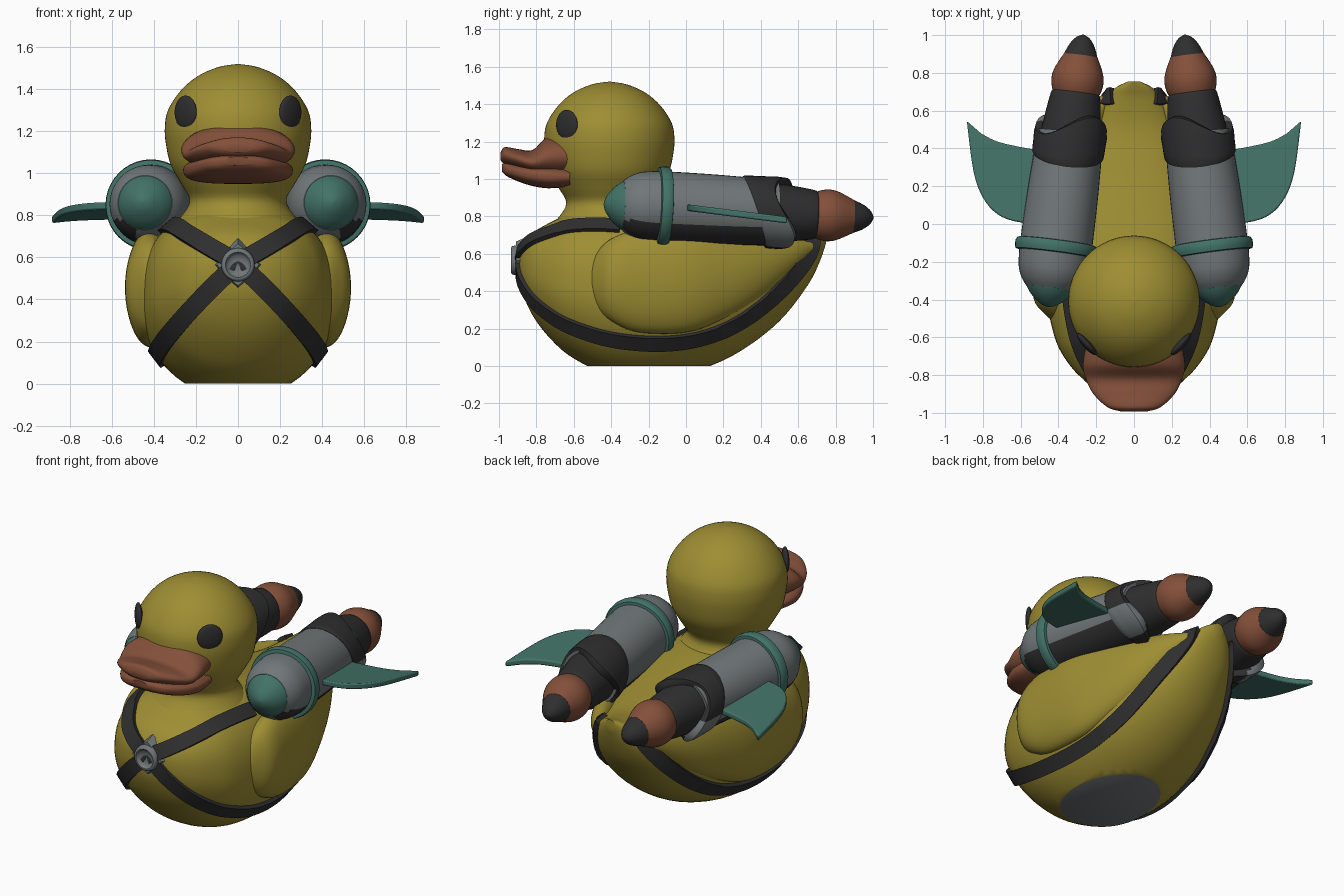
import bpy, bmesh, math
from mathutils import Matrix, Vector
from mathutils.bvhtree import BVHTree

if "Cube" in bpy.data.objects:
    bpy.data.objects.remove(bpy.data.objects["Cube"], do_unlink=True)


def material(name, rgb):
    m = bpy.data.materials.new(name)
    m.use_nodes = True
    m.diffuse_color = (*rgb, 1)
    bsdf = m.node_tree.nodes["Principled BSDF"]
    bsdf.inputs["Base Color"].default_value = (*rgb, 1)
    bsdf.inputs["Roughness"].default_value = 0.7
    return m


yellow = material("yellow", (0.34, 0.27, 0.033))
brown = material("orange brown", (0.23, 0.08, 0.042))
teal = material("teal", (0.055, 0.17, 0.135))
grey = material("grey", (0.165, 0.185, 0.19))
black = material("black", (0.028, 0.028, 0.028))


def finish(name, bm, mats, matrix=None, mirror=False):
    """Turn a bmesh into a smooth shaded object."""
    bmesh.ops.recalc_face_normals(bm, faces=bm.faces)
    if matrix:
        bm.transform(matrix)
    me = bpy.data.meshes.new(name)
    bm.to_mesh(me)
    bm.free()
    ob = bpy.data.objects.new(name, me)
    bpy.context.collection.objects.link(ob)
    for m in mats:
        me.materials.append(m)
    if mirror:
        ob.modifiers.new("Mirror", 'MIRROR')
    bpy.ops.object.select_all(action='DESELECT')
    ob.select_set(True)
    bpy.context.view_layer.objects.active = ob
    bpy.ops.object.shade_smooth_by_angle(angle=math.radians(40))
    return ob


def spline(points, steps):
    """Catmull-Rom samples through a list of tuples."""
    pts = [Vector(p) for p in points]
    out = []
    for i in range(len(pts) - 1):
        a, b, c, d = pts[max(i - 1, 0)], pts[i], pts[i + 1], pts[min(i + 2, len(pts) - 1)]
        for k in range(steps):
            t = k / steps
            out.append(b + (c - a) * (t / 2) + (a * 2 - b * 5 + c * 4 - d) * (t * t / 2)
                       + (b * 3 - a - c * 3 + d) * (t ** 3 / 2))
    return out + [pts[-1]]


def loft(stations, steps=5, sides=48, top=2, bottom=2):
    """Skin sections (y, z low, z high, half width, x centre) along y."""
    bm = bmesh.new()
    rings = []
    for y, lo, hi, rx, cx in spline(stations, steps):
        ring = []
        for i in range(sides):
            a = 2 * math.pi * i / sides
            c, s = math.cos(a), math.sin(a)
            e = 2 / (top if s > 0 else bottom)
            x = math.copysign(abs(c) ** e, c) * rx
            z = math.copysign(abs(s) ** e, s) * (hi - lo) / 2
            ring.append(bm.verts.new((cx + x, y, (lo + hi) / 2 + z)))
        rings.append(ring)
    for p, q in zip(rings, rings[1:]):
        for i in range(sides):
            j = (i + 1) % sides
            bm.faces.new((p[i], p[j], q[j], q[i]))
    bm.faces.new(rings[0])
    bm.faces.new(rings[-1])
    return bm


def centred(rows):
    return [(*r, 0) for r in rows]


def revolve(profile, steps=4, sides=40):
    return loft([(t, -r, r, r, 0) for t, r in profile], steps, sides)


# Body, cut flat underneath with a grey base disc
bm = loft(centred([
    (-0.895, .53, .57, .03), (-0.88, .41, .63, .15), (-0.82, .27, .71, .27),
    (-0.72, .14, .77, .36), (-0.6, .04, .82, .42), (-0.4, -.05, .84, .46),
    (-0.15, -.07, .82, .46), (0.1, -.01, .77, .43), (0.3, .085, .73, .365),
    (0.5, .24, .70, .27), (0.65, .43, .715, .17), (0.72, .57, .735, .10),
    (0.755, .68, .745, .03)]), sides=64, top=2.5)
cut = bmesh.ops.bisect_plane(bm, geom=bm.verts[:] + bm.edges[:] + bm.faces[:],
                             plane_co=(0, 0, 0), plane_no=(0, 0, -1), clear_outer=True)
rim = [g for g in cut["geom_cut"] if isinstance(g, bmesh.types.BMEdge)]
for f in bmesh.ops.edgeloop_fill(bm, edges=rim)["faces"]:
    f.material_index = 1
surface = BVHTree.FromBMesh(bm)
finish("body", bm, [yellow, grey])

# Folded wings on the flanks
bm = loft([
    (-0.52, .42, .50, .02, .40), (-0.48, .32, .60, .06, .41), (-0.4, .24, .68, .11, .42),
    (-0.25, .18, .73, .115, .42), (0, .18, .74, .115, .40), (0.2, .25, .72, .10, .355),
    (0.4, .36, .70, .09, .28), (0.58, .51, .68, .06, .20), (0.68, .61, .66, .02, .15)])
finish("wing", bm, [yellow], mirror=True)

# Neck and head
head_axis = Matrix.Translation((0, -0.41, 0)) @ Matrix.Rotation(math.pi / 2, 4, 'X')
bm = revolve([(.70, .36), (.79, .275), (.87, .23), (.95, .27), (1.04, .32), (1.14, .343),
              (1.22, .348), (1.30, .333), (1.39, .275), (1.46, .195), (1.505, .095),
              (1.52, .004)], sides=64)
finish("head", bm, [yellow], head_axis)

# Bill
bm = loft(centred([
    (-0.992, 1.10, 1.14, .07), (-0.97, 1.08, 1.17, .14), (-0.9, 1.05, 1.16, .215),
    (-0.82, 1.02, 1.155, .255), (-0.74, 1.0, 1.225, .27), (-0.62, 1.0, 1.24, .25)]))
finish("upper_bill", bm, [brown])
bm = loft(centred([
    (-0.985, 1.04, 1.08, .06), (-0.95, 1.01, 1.09, .15), (-0.85, .97, 1.09, .225),
    (-0.74, .95, 1.09, .26), (-0.62, .96, 1.07, .25)]), bottom=3)
finish("lower_bill", bm, [brown])

# Eyes
bm = bmesh.new()
bmesh.ops.create_uvsphere(bm, u_segments=32, v_segments=16, radius=1)
eye = (Matrix.Translation((.249, -.637, 1.29)) @ Matrix.Rotation(math.radians(48), 4, 'Z')
       @ Matrix.Diagonal((.075, .022, .08, 1)))
finish("eye", bm, [black], eye, True)


# Harness straps laid on the body surface
def strap(name, path, half=.045):
    pts = [surface.find_nearest(p)[:2] for p in spline(path, 8)]
    bm = bmesh.new()
    rows = []
    for i, (co, n) in enumerate(pts):
        along = pts[min(i + 1, len(pts) - 1)][0] - pts[max(i - 1, 0)][0]
        side = along.cross(n).normalized() * half
        rows.append([bm.verts.new(co + side * w + n * h) for w, h in
                     ((-1, -.02), (-.95, .012), (0, .016), (.95, .012), (1, -.02))])
    for p, q in zip(rows, rows[1:]):
        for i in range(5):
            j = (i + 1) % 5
            bm.faces.new((p[i], p[j], q[j], q[i]))
    bm.faces.new(rows[0])
    bm.faces.new(rows[-1])
    finish(name, bm, [black], mirror=True)


strap("lower_strap", [
    (0, -.9, .57), (.12, -.87, .46), (.24, -.77, .33), (.33, -.6, .22), (.38, -.35, .14),
    (.38, -.1, .12), (.36, .1, .15), (.32, .3, .24), (.25, .5, .41), (.17, .64, .58),
    (.12, .68, .70)])
strap("upper_strap", [
    (0, -.9, .57), (.12, -.87, .64), (.22, -.78, .70), (.31, -.6, .76), (.36, -.35, .77)])

# Chest buckle: pointed plate with a round hollow stud
bm = bmesh.new()
corners = []
for i in range(8):
    a = math.pi * i / 4
    r = .095 if i % 2 else .125
    corners.append(bm.verts.new((r * math.cos(a), -.85, .565 + r * math.sin(a))))
face = bm.faces.new(corners)
top = bmesh.ops.extrude_face_region(bm, geom=[face])["geom"]
for v in [g for g in top if isinstance(g, bmesh.types.BMVert)]:
    v.co = (v.co.x * .8, -.91, .565 + (v.co.z - .565) * .8)
finish("buckle_plate", bm, [grey])
bm = revolve([(0, .08), (-.025, .075), (-.03, .06), (-.012, .045), (-.008, .004)], 2)
finish("buckle_stud", bm, [grey], Matrix.Translation((0, -.905, .565)))

# Rockets, each part turned about one tilted axis
direction = Vector((-.13, 1, -.05)).normalized()
rocket = (Matrix.Translation((.455, -.44, .865))
          @ Vector((0, 1, 0)).rotation_difference(direction).to_matrix().to_4x4())


def rocket_part(name, profile, mats, rule=None, steps=4, warp=None):
    bm = revolve(profile, steps)
    for v in bm.verts:
        if warp:
            v.co.y += warp(v.co)
    for f in bm.faces:
        if rule and rule(f.calc_center_median()):
            f.material_index = 1
    return finish(name, bm, mats, rocket, True)


rocket_part("nose_cone", [(0, .004), (.015, .045), (.06, .1), (.115, .135), (.13, .12)], [teal])
rocket_part("front_dome", [(.10, .13), (.14, .16), (.2, .183), (.3, .192)], [grey, black],
            lambda c: c.z < -.08 and c.x > .04)
rocket_part("collar_ring", [(.285, .18), (.29, .212), (.31, .217), (.335, .217), (.35, .208),
                            (.355, .18)], [teal], steps=1)
rocket_part("rocket_body", [(.32, .192), (.6, .188), (.93, .175)], [grey, black],
            lambda c: c.z < -.085, steps=8)


def skirt_points(co):
    a = math.atan2(co.z, co.x)
    front = .07 * (1 - co.z / .19)
    back = .06 * math.cos(2 * (a - math.radians(130)))
    k = min(max((co.y - .74) / .22, 0), 1)
    return front * (1 - k) + back * k


rocket_part("pointed_skirt", [(.74, .18), (.75, .19), (.85, .192), (.96, .19), (.965, .14)],
            [black, grey], lambda c: c.x > .06 and c.z < -.03, 2, skirt_points)
rocket_part("nozzle", [(.85, .165), (1.0, .15), (1.13, .132), (1.145, .12)], [black])
rocket_part("flame", [(1.10, .09), (1.14, .122), (1.2, .138), (1.26, .13), (1.345, .09)], [brown])
rocket_part("flame_tip", [(1.34, .091), (1.4, .066), (1.44, .035), (1.456, .004)], [black])

# Swept side fins
bm = bmesh.new()
outline = spline([(.45, 0), (.61, .01), (.72, .05), (.80, .14), (.85, .28), (.885, .545)], 4)
outline += spline([(.81, .48), (.72, .435), (.56, .40), (.42, .38)], 3)
face = bm.faces.new([bm.verts.new((p.x, p.y, .83 - .125 * p.y)) for p in outline])
top = bmesh.ops.extrude_face_region(bm, geom=[face])["geom"]
for v in [g for g in top if isinstance(g, bmesh.types.BMVert)]:
    v.co.z += .035
fin = finish("side_fin", bm, [teal], mirror=True)
bevel = fin.modifiers.new("Bevel", 'BEVEL')
bevel.width, bevel.segments = .008, 2
